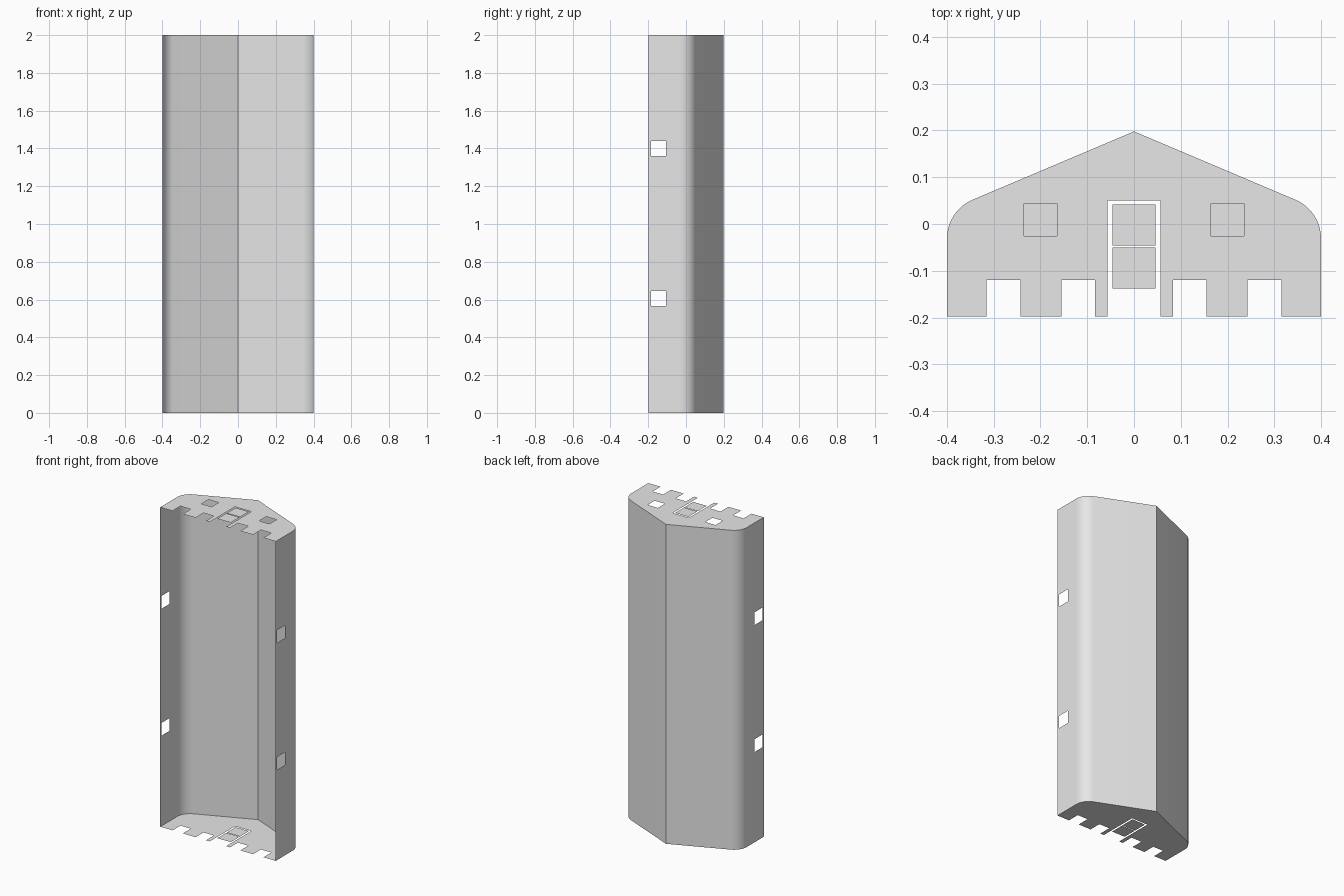
import bpy, bmesh, math
from mathutils import Vector

cube = bpy.data.objects.get("Cube")
if cube:
    bpy.data.objects.remove(cube, do_unlink=True)

HEIGHT, HALF, FRONT, RIDGE = 2.0, 0.4, -0.198, 0.198
RADIUS, SPRING, SLOPE = 0.09, -0.031, math.radians(67)

grey = bpy.data.materials.new("plain grey")
grey.use_nodes = True
colour = (0.8, 0.8, 0.8, 1)
grey.diffuse_color = colour
grey.node_tree.nodes["Principled BSDF"].inputs["Base Color"].default_value = colour


def finish(name, bm, smooth=False):
    mesh = bpy.data.meshes.new(name)
    bm.to_mesh(mesh)
    bm.free()
    mesh.materials.append(grey)
    obj = bpy.data.objects.new(name, mesh)
    bpy.context.collection.objects.link(obj)
    if smooth:
        bpy.ops.object.select_all(action='DESELECT')
        obj.select_set(True)
        bpy.context.view_layer.objects.active = obj
        bpy.ops.object.shade_smooth_by_angle(angle=math.radians(30))
    return obj


def rect(x0, x1, y0, y1):
    return [(x0, y0), (x1, y0), (x1, y1), (x0, y1)]


def sheet(name, loops, place, normal):
    """Flat sheet from an outline followed by hole outlines."""
    bm = bmesh.new()
    for loop in loops:
        vs = [bm.verts.new(place(*p)) for p in loop]
        for a, b in zip(vs, vs[1:] + vs[:1]):
            bm.edges.new((a, b))
    bmesh.ops.triangle_fill(bm, edges=bm.edges[:], use_beauty=True,
                            normal=Vector(normal))
    bm.normal_update()
    for f in bm.faces:
        if f.normal.dot(Vector(normal)) < 0:
            f.normal_flip()
    return finish(name, bm)


# Roof profile: rounded eave rising to the ridge, then mirrored
eave = [(HALF - RADIUS * (1 - math.cos(SLOPE * i / 10)),
         SPRING + RADIUS * math.sin(SLOPE * i / 10)) for i in range(11)]
roof = eave + [(0, RIDGE)] + [(-x, y) for x, y in reversed(eave)]

bm = bmesh.new()
low = [bm.verts.new((x, y, 0)) for x, y in roof]
high = [bm.verts.new((x, y, HEIGHT)) for x, y in roof]
for i in range(len(roof) - 1):
    bm.faces.new((low[i], low[i + 1], high[i + 1], high[i]))
finish("roof", bm, smooth=True)

# Side walls with two windows each
windows = [rect(-0.185, -0.105, z - 0.04, z + 0.04) for z in (0.605, 1.4)]
for side, name in ((1, "left_wall"), (-1, "right_wall")):
    sheet(name, [rect(FRONT, SPRING, 0, HEIGHT)] + windows,
          lambda y, z: (side * HALF, y, z), (side, 0, 0))

# Gable ends with a doorway and notches; only the upper one has windows
notches = [(0.0565, 0.05), (0.083, 0.155, -0.12), (0.243, 0.315, -0.12)]
half = [(0, 0.05), (0.0565, 0.05), (0.0565, FRONT)]
for x0, x1, y in notches[1:]:
    half += [(x0, FRONT), (x0, y), (x1, y), (x1, FRONT)]
half += [(HALF, FRONT)]
outline = half[1:] + roof + [(-x, y) for x, y in reversed(half[1:])]
gable_windows = [rect(x - 0.0355, x + 0.0355, -0.026, 0.044) for x in (-0.2, 0.2)]

for label, z, n, holes in (("lower", 0, -1, []), ("upper", HEIGHT, 1, gable_windows)):
    def at_level(x, y):
        return (x, y, z)
    sheet(label + "_gable", [outline] + holes, at_level, (0, 0, n))
    # Door panes standing free in the doorway
    for part, y0, y1 in (("bottom", -0.138, -0.05), ("top", -0.046, 0.042)):
        sheet(f"{label}_door_{part}_pane", [rect(-0.046, 0.046, y0, y1)],
              at_level, (0, 0, n))
